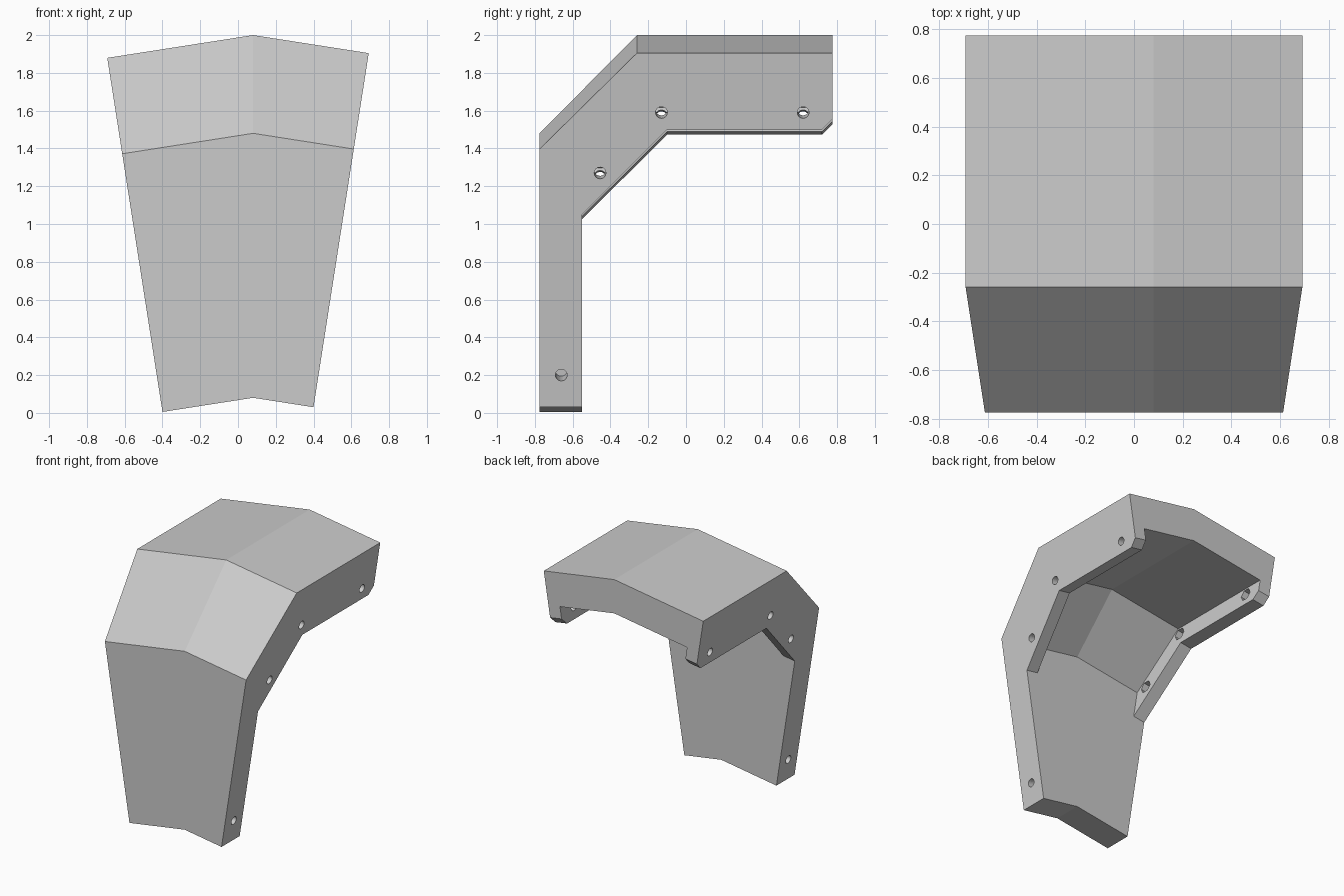
import bpy, bmesh
from math import pi
from mathutils import Vector, Matrix

if "Cube" in bpy.data.objects:
    bpy.data.objects.remove(bpy.data.objects["Cube"])

K = 0.156            # slope of the ridged roof, also the lean of the sides
RIDGE_X = 0.08       # the ridge sits a little right of centre
BASE = {-1: 0.479, 1: 0.315}   # ridge-to-side distance at height 0


def place(side, y, h, inset=0.0):
    """Point on a side wall; h is height measured at the ridge."""
    d = (BASE[side] + K * h) / (1 + K * K) - inset
    return Vector((RIDGE_X + side * d, y, h - K * d))


def ridged_solid(name, profile, inset=0.0):
    """Extrude a side profile across left wall, ridge and right wall."""
    bm = bmesh.new()
    rows = [[bm.verts.new(place(-1, y, h, inset)) for y, h in profile],
            [bm.verts.new((RIDGE_X, y, h)) for y, h in profile],
            [bm.verts.new(place(1, y, h, inset)) for y, h in profile]]
    n = len(profile)
    for a, b in zip(rows, rows[1:]):
        for i in range(n):
            j = (i + 1) % n
            bm.faces.new((a[i], a[j], b[j], b[i]))
    bm.faces.new(rows[0])
    bm.faces.new(rows[-1])
    return finish(name, bm)


def finish(name, bm):
    bmesh.ops.recalc_face_normals(bm, faces=bm.faces)
    mesh = bpy.data.meshes.new(name)
    bm.to_mesh(mesh)
    bm.free()
    obj = bpy.data.objects.new(name, mesh)
    bpy.context.collection.objects.link(obj)
    return obj


def drill(bm, side, y, h, radius, start, end, sides):
    """Add a bore square to a side wall, between two depths."""
    axis = Vector((side, 0, -K)).normalized()
    centre = place(side, y, h) - axis * (start + end) / 2
    turn = Vector((0, 0, 1)).rotation_difference(axis).to_matrix().to_4x4()
    bmesh.ops.create_cone(bm, cap_ends=True, segments=sides, radius1=radius,
                          radius2=radius, depth=end - start,
                          matrix=Matrix.Translation(centre) @ turn)


def cut(target, cutter):
    cutter.hide_render = True
    mod = target.modifiers.new("cut", 'BOOLEAN')
    mod.operation = 'DIFFERENCE'
    mod.solver = 'EXACT'
    mod.object = cutter
    bpy.context.view_layer.objects.active = target
    bpy.ops.object.modifier_apply(modifier=mod.name)
    bpy.data.objects.remove(cutter)


# Solid cover with the full side-wall outline
cover = ridged_solid("angled_cover", [
    (-0.775, 0.08), (-0.775, 1.48), (-0.26, 2.0), (0.775, 2.0),
    (0.775, 1.64), (0.72, 1.584), (-0.10, 1.584), (-0.55, 1.125),
    (-0.55, 0.08)])

# Hollow underside between the two flanges
cut(cover, ridged_solid("cavity_cutter", [
    (-0.55, 1.34), (-0.155, 1.735), (0.95, 1.735),
    (0.95, 0.95), (-0.55, 0.95)], inset=0.1))

# Screw holes: three through each flange, one blind in the front plate
HOLES = [(-0.13, 1.678), (0.62, 1.678), (-0.455, 1.35), (-0.66, 0.254)]
bm = bmesh.new()
for side in (-1, 1):
    for y, h in HOLES:
        drill(bm, side, y, h, 0.031, -0.1, 0.16, 24)
cut(cover, finish("screw_hole_cutter", bm))

# Hexagonal nut pockets inside the left flange
bm = bmesh.new()
for y, h in HOLES[:3]:
    drill(bm, -1, y, h, 0.05, 0.05, 0.16, 6)
cut(cover, finish("nut_pocket_cutter", bm))
